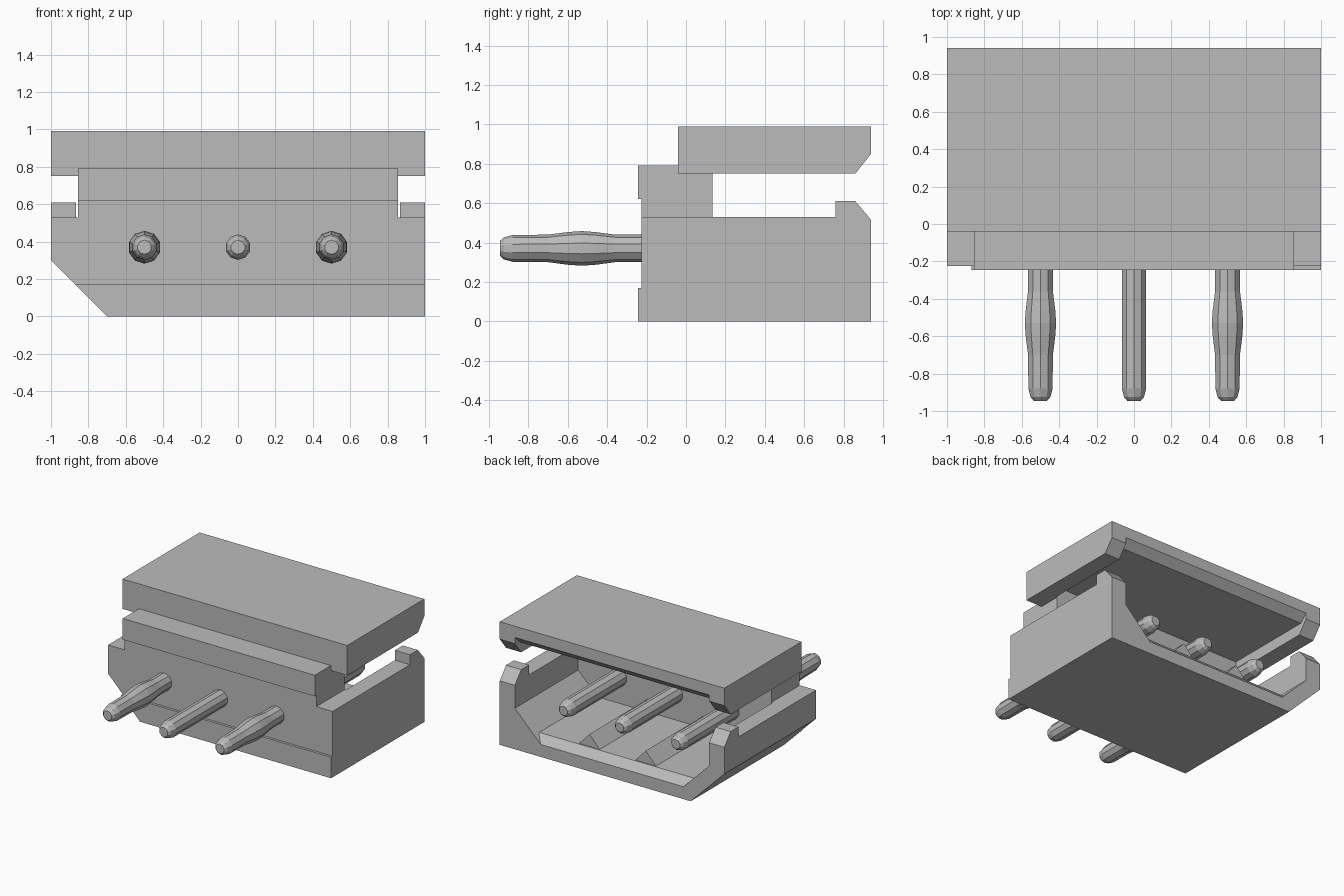
import bpy, bmesh, math
from mathutils import Vector, Matrix

cube = bpy.data.objects.get("Cube")
if cube:
    bpy.data.objects.remove(cube, do_unlink=True)

GREY = (0.5, 0.5, 0.5, 1)
mat = bpy.data.materials.new("plain grey")
mat.use_nodes = True
mat.diffuse_color = GREY
mat.node_tree.nodes["Principled BSDF"].inputs["Base Color"].default_value = GREY


def finish(name, bm):
    bmesh.ops.recalc_face_normals(bm, faces=bm.faces)
    mesh = bpy.data.meshes.new(name)
    bm.to_mesh(mesh)
    bm.free()
    mesh.materials.append(mat)
    obj = bpy.data.objects.new(name, mesh)
    bpy.context.scene.collection.objects.link(obj)
    return obj


def prism(name, profile, start, end, axis="x"):
    """Extrude a (y, z) profile along x, or an (x, z) profile along y."""
    bm = bmesh.new()
    place = (lambda p: (start, p[0], p[1])) if axis == "x" else (lambda p: (p[0], start, p[1]))
    face = bm.faces.new([bm.verts.new(place(p)) for p in profile])
    new = bmesh.ops.extrude_face_region(bm, geom=[face])["geom"]
    step = Vector((end - start, 0, 0) if axis == "x" else (0, end - start, 0))
    bmesh.ops.translate(bm, vec=step, verts=[v for v in new if isinstance(v, bmesh.types.BMVert)])
    return finish(name, bm)


def cut(obj, cutter):
    cutter.hide_render = True
    mod = obj.modifiers.new("cut", "BOOLEAN")
    mod.operation = "DIFFERENCE"
    mod.solver = "EXACT"
    mod.object = cutter
    bpy.context.view_layer.objects.active = obj
    bpy.ops.object.modifier_apply(modifier=mod.name)
    bpy.data.objects.remove(cutter, do_unlink=True)


BACK, WALL = 0.94, 0.135      # mouth of the socket, inner face of the front wall
INNER = 0.865                 # half width of the cavity

# Lower housing with foot strip and latch posts
housing = prism("lower_housing", [
    (-0.245, 0), (BACK, 0), (BACK, 0.515), (0.86, 0.61), (0.76, 0.61), (0.76, 0.53),
    (-0.225, 0.53), (-0.225, 0.17), (-0.245, 0.17)], -1, 1)
cut(housing, prism("corner_cutter", [(-1.1, 0.4), (-0.6, -0.1), (-1.1, -0.1)], -0.5, 1.2, "y"))
cut(housing, prism("cavity_cutter", [
    (-0.635, 0.1), (0.635, 0.1), (INNER, 0.33), (INNER, 0.8), (-INNER, 0.8), (-INNER, 0.33)],
    WALL, 1.2, "y"))

# Raised floor with a chamfered lip at the mouth
prism("floor_plate", [(0.1, 0.06), (0.9, 0.06), (BACK, 0.1), (0.88, 0.16), (0.1, 0.16)], -0.69, 0.69)

# Gabled ribs between the pins
for side, x in (("right", -0.25), ("left", 0.25)):
    prism(side + "_floor_rib", [(x - 0.1, 0.15), (x + 0.1, 0.15), (x, 0.26)], 0.1, 0.87, "y")

# Front block joining housing and cover
prism("front_block", [
    (WALL, 0.53), (WALL, 0.75), (-0.04, 0.75), (-0.04, 0.79), (-0.245, 0.79),
    (-0.245, 0.62), (-0.225, 0.62), (-0.225, 0.53)], -0.855, 0.855)

# Top cover with side rails and a chamfered mouth
cover = prism("top_cover", [
    (-0.04, 0.75), (0.86, 0.75), (BACK, 0.85), (BACK, 0.99), (-0.04, 0.99)], -1, 1)
cut(cover, prism("cover_cutter", [
    (WALL, 0.6), (1, 0.6), (1, 0.96), (0.88, 0.84), (WALL, 0.84)], -INNER, INNER))


# Contact pins, turned from (y, radius) rings
def pin(name, x, rings, sides=10):
    bm = bmesh.new()
    loops = []
    for y, r in rings:
        angles = [2 * math.pi * (i + 0.5) / sides for i in range(sides)]
        loops.append([bm.verts.new((x + r * math.cos(a), y, 0.37 + r * math.sin(a))) for a in angles])
    for a, b in zip(loops, loops[1:]):
        for i in range(sides):
            j = (i + 1) % sides
            bm.faces.new((a[i], a[j], b[j], b[i]))
    bm.faces.new(loops[0])
    bm.faces.new(loops[-1])
    return finish(name, bm)


tip = [(-0.945, 0.038), (-0.925, 0.056), (-0.88, 0.068)]
bulge = [(-0.7, 0.07), (-0.6, 0.083), (-0.53, 0.088), (-0.46, 0.083), (-0.36, 0.07)]
tail = [(0.78, 0.068), (0.825, 0.056), (0.845, 0.038)]
for name, x, middle in (("right_pin", -0.5, bulge), ("middle_pin", 0, []), ("left_pin", 0.5, bulge)):
    pin(name, x, tip + middle + tail)
